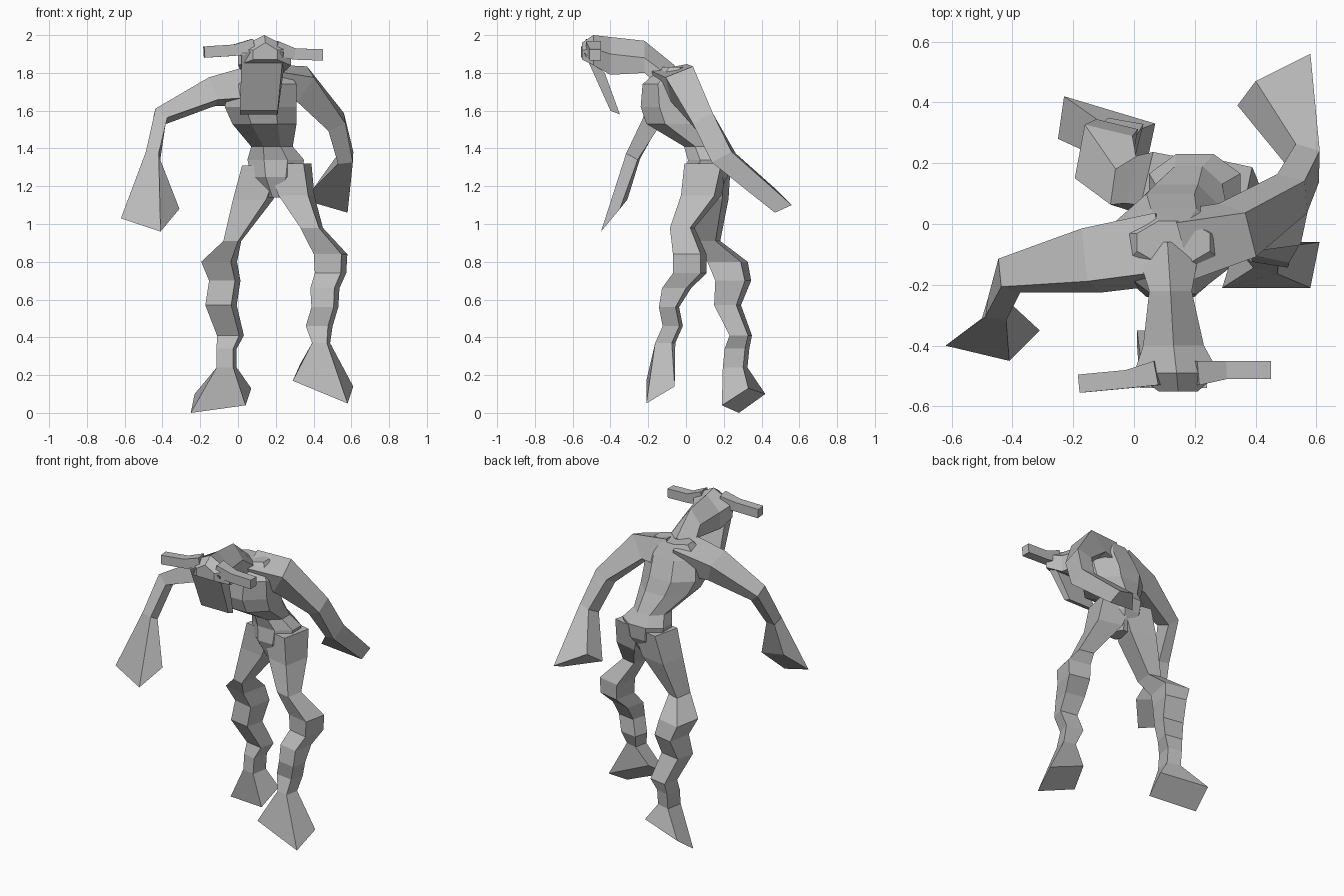
import bpy, bmesh, math
from mathutils import Vector

if "Cube" in bpy.data.objects:
    bpy.data.objects.remove(bpy.data.objects["Cube"])

grey = bpy.data.materials.new("plain grey")
grey.use_nodes = True
colour = (0.5, 0.5, 0.5, 1)
grey.diffuse_color = colour
grey.node_tree.nodes["Principled BSDF"].inputs["Base Color"].default_value = colour


def loft(name, rings):
    """Skin a list of equal-sized vertex rings and cap both ends."""
    bm = bmesh.new()
    loops = [[bm.verts.new(p) for p in ring] for ring in rings]
    for low, high in zip(loops, loops[1:]):
        n = len(low)
        for i in range(n):
            j = (i + 1) % n
            bm.faces.new((low[i], low[j], high[j], high[i]))
    bm.faces.new(loops[0])
    bm.faces.new(loops[-1])
    bmesh.ops.recalc_face_normals(bm, faces=bm.faces)
    mesh = bpy.data.meshes.new(name)
    bm.to_mesh(mesh)
    bm.free()
    mesh.materials.append(grey)
    obj = bpy.data.objects.new(name, mesh)
    bpy.context.collection.objects.link(obj)
    return obj


def ring_at(centre, tangent, across, depth, sides, twist):
    """Ring perpendicular to the tangent; depth runs towards y."""
    u = Vector((0, 1, 0))
    u = (u - tangent * u.dot(tangent)).normalized()
    v = u.cross(tangent).normalized()
    grow = 1 / math.cos(math.pi / sides)
    ring = []
    for i in range(sides):
        a = math.tau * (i + 0.5) / sides + math.radians(twist)
        ring.append(centre + grow * (v * across * math.cos(a) + u * depth * math.sin(a)))
    return ring


def best_match(corners, ring):
    """Order the end corners so that they line up with the previous ring."""
    corners = [Vector(c) for c in corners]
    n = len(corners)
    middle = sum(corners, Vector()) / n
    ring_middle = sum(ring, Vector()) / n
    orders = []
    for way in (corners, corners[::-1]):
        orders += [way[k:] + way[:k] for k in range(n)]
    return min(orders, key=lambda o: sum(
        ((a - middle).normalized() - (b - ring_middle).normalized()).length_squared
        for a, b in zip(o, ring)))


def limb(name, stations, end=None, sides=4, twist=0, level=False):
    """Stations are x, y, z, half width and half depth along the limb."""
    points = [Vector(s[:3]) for s in stations]
    rings = []
    for i, s in enumerate(stations):
        before, after = points[max(i - 1, 0)], points[min(i + 1, len(points) - 1)]
        tangent = Vector((0, 0, -1)) if level else (after - before).normalized()
        rings.append(ring_at(points[i], tangent, s[3], s[4], sides, twist))
    if end:
        rings.append(best_match(end, rings[-1]))
    return loft(name, rings)


# Torso, from crotch to the base of the neck
limb("torso", [
    (.2, .1, 1.14, .04, .06),
    (.2, .11, 1.25, .13, .11),
    (.2, .12, 1.34, .15, .11),
    (.18, .09, 1.41, .11, .1),
    (.14, -.04, 1.53, .17, .17),
    (.12, -.07, 1.62, .19, .17),
    (.13, -.09, 1.74, .18, .14),
    (.13, -.06, 1.83, .12, .07),
], sides=8, level=True)

# Arms, each flaring into a blunt wedge hand
limb("right_arm", [
    (.1, -.08, 1.74, .09, .1),
    (-.14, -.12, 1.7, .065, .09),
    (-.41, -.17, 1.57, .04, .05),
    (-.45, -.28, 1.36, .035, .035),
], end=[(-.62, -.4, 1.03), (-.41, -.45, .96), (-.31, -.35, 1.08), (-.5, -.31, 1.13)],
    twist=12)
limb("left_arm", [
    (.16, -.07, 1.74, .09, .1),
    (.34, -.02, 1.74, .08, .08),
    (.52, .1, 1.54, .05, .06),
    (.57, .2, 1.35, .04, .06),
], end=[(.58, .56, 1.1), (.58, .47, 1.06), (.34, .39, 1.13), (.4, .47, 1.19)],
    twist=12)

# Legs, striding, with knobbly shins and wedge feet
limb("right_leg", [
    (.14, .13, 1.31, .1, .09),
    (.08, .13, 1.13, .09, .08),
    (-.03, .11, .91, .04, .06),
    (-.1, .22, .8, .08, .09),
    (-.07, .25, .7, .07, .08),
    (-.09, .22, .57, .07, .06),
    (-.04, .29, .41, .06, .05),
    (-.06, .27, .34, .045, .055),
    (-.06, .26, .24, .045, .055),
], end=[(-.25, .28, .0), (.04, .19, .04), (.07, .33, .13), (-.23, .42, .1)],
    twist=12, level=True)
limb("left_leg", [
    (.27, .11, 1.32, .1, .1),
    (.31, .08, 1.15, .08, .09),
    (.39, -.02, .98, .05, .055),
    (.49, .02, .84, .075, .075),
    (.49, .02, .74, .07, .075),
    (.46, -.05, .66, .065, .065),
    (.46, -.09, .56, .06, .045),
    (.43, -.07, .46, .06, .045),
    (.44, -.11, .37, .04, .045),
], end=[(.29, -.21, .17), (.58, -.21, .05), (.61, -.06, .14), (.33, -.08, .26)],
    twist=12, level=True)

# Neck and head: ridged sections running forward
sections = []
for y, left, right, low, mid, top in [
    (-.06, .0, .22, 1.66, 1.76, 1.84),
    (-.22, .05, .19, 1.8, 1.88, 1.97),
    (-.4, .03, .23, 1.79, 1.9, 1.99),
    (-.49, .0, .28, 1.84, 1.93, 2.0),
    (-.55, .08, .21, 1.87, 1.92, 1.96),
]:
    ridge = (left + right) / 2
    sections.append([(left, y, low), (right, y, low), (right, y, mid),
                     (ridge, y, top), (left, y, mid)])
loft("head", sections)

# Long face plate hanging from the brow
plate = []
for left, right, front, back, z_front, z_back in [
    (.02, .24, -.54, -.43, 1.91, 1.8),
    (.01, .21, -.4, -.35, 1.6, 1.58),
]:
    plate.append([(left, front, z_front), (right, front, z_front),
                  (right, back, z_back), (left, back, z_back)])
loft("face_plate", plate)

# Horns sticking out sideways
limb("right_horn", [(.08, -.49, 1.94, .04, .04), (-.02, -.51, 1.92, .03, .03),
                    (-.18, -.525, 1.91, .03, .03)])
limb("left_horn", [(.2, -.49, 1.93, .04, .04), (.3, -.48, 1.9, .03, .03),
                   (.45, -.48, 1.895, .03, .03)])
